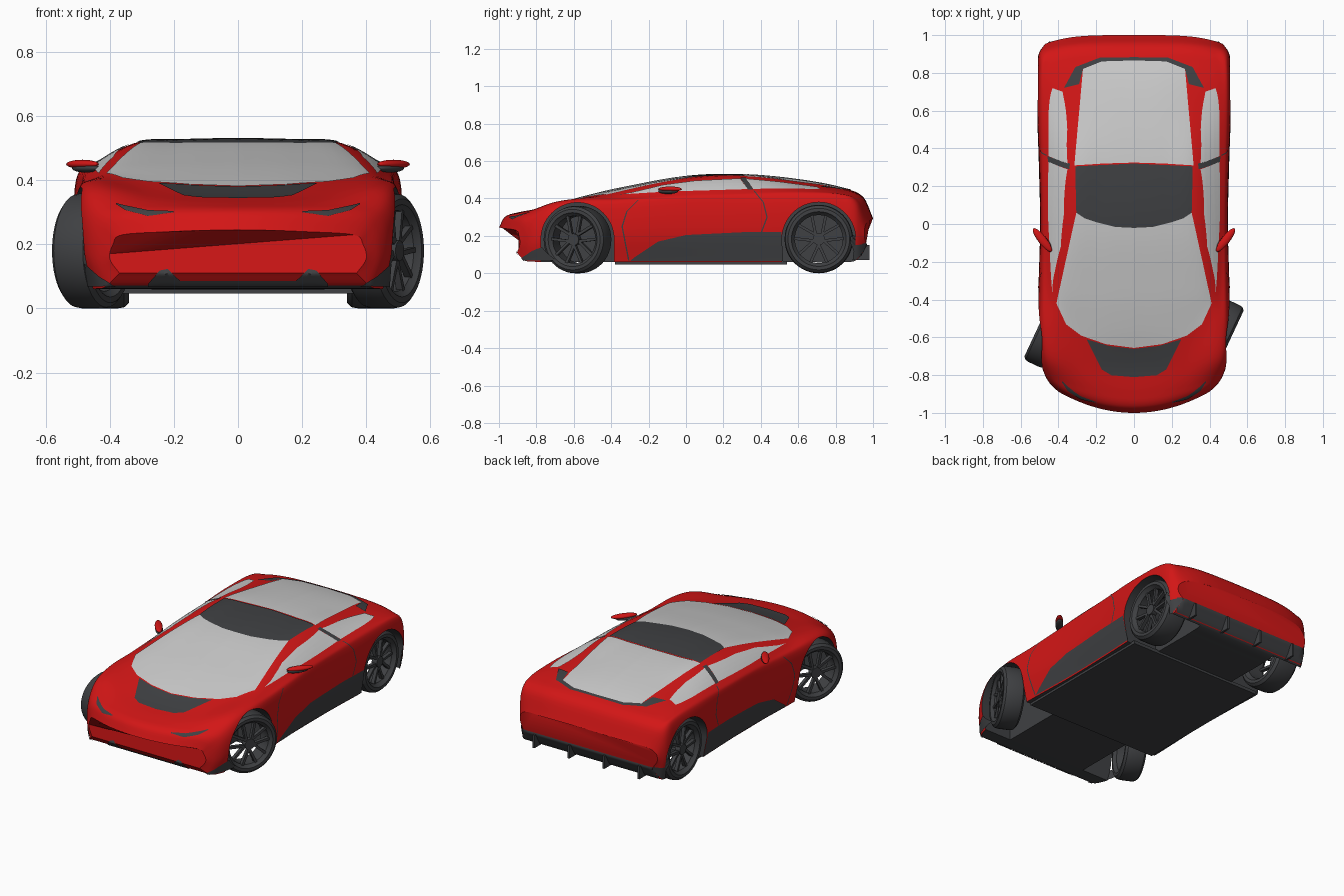
import bpy, bmesh, math
from mathutils import Vector, Matrix
from mathutils.bvhtree import BVHTree

if "Cube" in bpy.data.objects:
    bpy.data.objects.remove(bpy.data.objects["Cube"])


def material(name, rgb):
    m = bpy.data.materials.new(name)
    m.diffuse_color = (*rgb, 1)
    m.use_nodes = True
    m.node_tree.nodes["Principled BSDF"].inputs["Base Color"].default_value = m.diffuse_color
    return m


RED = material("red_paint", (0.65, 0.008, 0.008))
DARK = material("dark_trim", (0.05, 0.052, 0.056))


def finish(bm, name, mats=(), angle=35):
    me = bpy.data.meshes.new(name)
    bm.to_mesh(me)
    bm.free()
    ob = bpy.data.objects.new(name, me)
    bpy.context.collection.objects.link(ob)
    for m in mats:
        me.materials.append(m)
    smooth(ob, angle)
    return ob


def smooth(ob, angle=35):
    bpy.ops.object.select_all(action='DESELECT')
    ob.select_set(True)
    bpy.context.view_layer.objects.active = ob
    bpy.ops.object.shade_smooth_by_angle(angle=math.radians(angle))


def spline(keys, t):
    """Smooth interpolation of rows (t, values...)."""
    n = len(keys)
    i = max(k for k in range(n - 1) if keys[k][0] <= t or k == 0)

    def slope(k, c):
        a, b = keys[max(k - 1, 0)], keys[min(k + 1, n - 1)]
        return (b[c] - a[c]) / (b[0] - a[0])
    a, b = keys[i], keys[i + 1]
    h = b[0] - a[0]
    s = (t - a[0]) / h
    return [(2*s**3 - 3*s*s + 1) * a[c] + (s**3 - 2*s*s + s) * h * slope(i, c)
            + (3*s*s - 2*s**3) * b[c] + (s**3 - s*s) * h * slope(i + 1, c)
            for c in range(1, len(a))]


# Body stations: y, floor z, side x, shoulder x z, belt x z, rail x z, centre z
STATIONS = [
    (-1.00, .11, .40, .39, .20, .36, .23, .20, .24, .245),
    (-.97, .07, .44, .43, .24, .38, .285, .22, .295, .30),
    (-.90, .062, .47, .46, .28, .40, .32, .24, .325, .325),
    (-.75, .06, .495, .49, .33, .43, .375, .28, .36, .352),
    (-.55, .06, .505, .50, .36, .45, .40, .33, .40, .408),
    (-.35, .06, .505, .495, .37, .455, .405, .37, .44, .455),
    (0, .06, .495, .49, .38, .46, .43, .34, .50, .517),
    (.30, .06, .50, .495, .39, .46, .44, .32, .515, .527),
    (.60, .06, .51, .505, .40, .46, .445, .32, .48, .50),
    (.85, .06, .51, .50, .40, .45, .425, .33, .44, .452),
    (.95, .075, .50, .49, .36, .42, .385, .30, .40, .405),
    (1.00, .15, .47, .46, .25, .40, .28, .25, .29, .295)]


def section(u, n=36):
    zf, xm, xs, zs, xb, zb, xr, zr, zc = spline(STATIONS, u)
    keys = [(0, xm - .03, zf), (1, xm, (zf + zs) / 2), (2, xs, zs), (3, xb, zb),
            (4, xr, zr), (5, xr / 2, zr + .75 * (zc - zr)), (6, 0, zc)]
    half = [spline(keys, 6 * i / n) for i in range(n + 1)]
    half[-1][0] = 0
    ring = half + [(-x, z) for x, z in half[-2::-1]]
    wf = max(0, (-u - .5) / .5) ** 2
    wr = max(0, (u - .7) / .3) ** 2
    return [Vector((x, u + .7 * wf * x * x - .95 * wr * x**4, z)) for x, z in ring]


# Painted shell
bm = bmesh.new()
rings = [[bm.verts.new(p) for p in section(math.sin(math.pi / 80 * (i - 40)))] for i in range(81)]
for a, b in zip(rings, rings[1:]):
    for j in range(len(a)):
        k = (j + 1) % len(a)
        bm.faces.new((a[j], a[k], b[k], b[j]))
for r in (rings[0], rings[-1]):
    bm.faces.new(r)
bmesh.ops.recalc_face_normals(bm, faces=bm.faces)
bm.normal_update()
for f in bm.faces:
    if f.normal.z < -.8 and f.calc_center_median().z < .12:
        f.material_index = 1
SKIN = BVHTree.FromBMesh(bm)
body = finish(bm, "body_shell", (RED, DARK))

# Wheel arches cut through the shell
for side in (-1, 1):
    for y, r in ((-.58, .195), (.71, .197)):
        cb = bmesh.new()
        prof = [(r, -.3)] + [(r * math.cos(math.pi * i / 32), r * math.sin(math.pi * i / 32))
                             for i in range(33)] + [(-r, -.3)]
        face = cb.faces.new([cb.verts.new((side * .27, y + p, .183 + q)) for p, q in prof])
        ext = bmesh.ops.extrude_face_region(cb, geom=[face])
        bmesh.ops.translate(cb, vec=(side * .4, 0, 0),
                            verts=[v for v in ext["geom"] if isinstance(v, bmesh.types.BMVert)])
        bmesh.ops.recalc_face_normals(cb, faces=cb.faces)
        for f in cb.faces:
            f.material_index = 1
        cutter = finish(cb, "arch_cutter", (RED, DARK))
        cutter.hide_render = True
        mod = body.modifiers.new("arch", 'BOOLEAN')
        mod.operation, mod.object, mod.solver = 'DIFFERENCE', cutter, 'EXACT'
        bpy.context.view_layer.objects.active = body
        bpy.ops.object.modifier_apply(modifier=mod.name)
        bpy.data.objects.remove(cutter)
smooth(body, 35)


# Panels projected onto the shell from one of four directions, mirrored in x
VIEWS = {"top": (lambda p, q: Vector((p, q, 2)), Vector((0, 0, -1))),
         "side": (lambda p, q: Vector((2, p, q)), Vector((-1, 0, 0))),
         "front": (lambda p, q: Vector((p, -2, q)), Vector((0, 1, 0))),
         "back": (lambda p, q: Vector((p, 2, q)), Vector((0, -1, 0)))}


def along(line, s):
    s *= len(line) - 1
    i = min(int(s), len(line) - 2)
    return Vector(line[i]).lerp(Vector(line[i + 1]), s - i)


def panel(name, view, edge_a, edge_b, mat=DARK, lift=.004, n=24, m=20):
    place, ray = VIEWS[view]
    bm = bmesh.new()
    grid = []
    for i in range(n + 1):
        a, b = along(edge_a, i / n), along(edge_b, i / n)
        row = []
        for j in range(m + 1):
            start = place(*a.lerp(b, j / m))
            hit = SKIN.ray_cast(start, ray)
            if hit[0] is None:
                hit = SKIN.find_nearest(start + ray)
            p = hit[0] + hit[1] * lift
            row.append(bm.verts.new((max(p.x, 0), p.y, p.z)))
        grid.append(row)
    for r, s in zip(grid, grid[1:]):
        for j in range(m):
            bm.faces.new((r[j], r[j + 1], s[j + 1], s[j]))
    bm.normal_update()
    if sum(f.normal.dot(ray) for f in bm.faces) > 0:
        bmesh.ops.reverse_faces(bm, faces=bm.faces)
    ob = finish(bm, name, (mat,) if mat else (), 50)
    ob.modifiers.new("mirror", 'MIRROR')
    return ob


screen_base = [(0, -.655), (.15, -.635), (.28, -.59), (.36, -.53), (.41, -.42)]
screen_top = [(0, -.02), (.1, -.015), (.2, .01), (.26, .03), (.305, .06)]
panel("windscreen", "top", screen_base, screen_top, None)
panel("roof_panel", "top", screen_top, [(0, .32), (.31, .305)])
panel("rear_window", "top", [(0, .325), (.16, .32), (.315, .31)], [(0, .865), (.17, .86), (.27, .82)], None)
panel("rear_window_vent", "top", [(0, .865), (.17, .86), (.27, .82), (.29, .74)],
      [(0, .882), (.18, .88), (.31, .83), (.37, .72)], m=6)
panel("hood_panel", "top", [(0, -.81), (.12, -.80), (.17, -.77)], [(0, -.66), (.13, -.645), (.25, -.61)])
panel("door_window", "side", [(-.36, .418), (-.1, .434), (.1, .440), (.33, .447)],
      [(-.3, .427), (-.12, .47), (.05, .492), (.29, .504)], None)
panel("quarter_window", "side", [(.36, .448), (.5, .450), (.72, .447)],
      [(.32, .503), (.5, .486), (.7, .459)], None)
panel("middle_pillar", "side", [(.33, .445), (.29, .508)], [(.36, .445), (.32, .508)], m=4)
panel("side_sill", "side", [(-.3, .066), (-.15, .066), (0, .066), (.3, .066), (.52, .066)],
      [(-.27, .09), (-.15, .17), (0, .205), (.3, .22), (.51, .22)])
panel("front_lip", "front", [(0, .07), (.19, .07), (.21, .07), (.24, .07), (.28, .07)],
      [(0, .088), (.18, .088), (.22, .125), (.245, .12), (.28, .08)], m=8)
panel("corner_intake", "front", [(.38, .07), (.42, .07), (.47, .07)],
      [(.39, .075), (.43, .10), (.475, .14)], m=8)
panel("headlight", "front", [(.2, .297), (.28, .287), (.35, .304), (.38, .322)],
      [(.2, .301), (.28, .304), (.35, .318), (.38, .326)], m=6)
panel("rear_bumper", "back", [(0, .08), (.46, .08)], [(0, .16), (.47, .16)], m=10)
panel("rear_bumper_side", "side", [(.89, .07), (.95, .08)], [(.90, .15), (.975, .16)], m=8)
seams = {"front": [(-.31, .07), (-.345, .25), (-.32, .33), (-.26, .39)],
         "rear": [(.40, .22), (.43, .30), (.41, .38), (.36, .44)]}
for name, line in seams.items():
    panel(name + "_door_seam", "side", line, [(y + .007, z) for y, z in line], m=1, lift=.002)


def box(name, centre, size, mat):
    bm = bmesh.new()
    bmesh.ops.create_cube(bm, size=1, matrix=Matrix.Translation(centre) @ Matrix.Diagonal((*size, 1)))
    return finish(bm, name, (mat,))


def blob(name, centre, radii, turn, mat):
    bm = bmesh.new()
    bmesh.ops.create_uvsphere(bm, u_segments=24, v_segments=12, radius=1,
                              matrix=Matrix.Translation(centre) @ turn @ Matrix.Diagonal((*radii, 1)))
    ob = finish(bm, name, (mat,), 60)
    ob.modifiers.new("mirror", 'MIRROR').use_axis[0] = True
    return ob


# Floor, diffuser fins and door mirrors
box("floor_pan", (0, .08, .056), (.90, .92, .02), DARK)
for x in (-.36, -.12, .12, .36):
    box("diffuser_fin", (x, .945, .11), (.012, .07, .08), DARK)
yaw = Matrix.Rotation(math.radians(52), 4, 'Z')
blob("mirror_cap", (.485, -.085, .450), (.078, .022, .014), yaw, RED)
blob("mirror_base", (.475, -.095, .438), (.065, .022, .014), yaw, DARK)


def wheel(name, centre, radius, width, side, steer):
    """Tyre and barrel lathed about x, plus paired spokes at the outer face."""
    w, r = width / 2, radius
    prof = [(-w * .8, r * .74), (-w, r * .80), (-w, r * .90), (-w * .8, r * .98), (-w * .5, r),
            (w * .5, r), (w * .8, r * .98), (w, r * .90), (w, r * .80), (w * .85, r * .76),
            (w * .7, r * .70), (-w * .7, r * .70), (-w * .8, r * .74)]
    bm = bmesh.new()
    loop = [bm.verts.new((x, 0, z)) for x, z in prof]
    edges = [bm.edges.new(e) for e in zip(loop, loop[1:])]
    bmesh.ops.spin(bm, geom=loop + edges, axis=(1, 0, 0), cent=(0, 0, 0), angle=math.tau, steps=48)
    bmesh.ops.remove_doubles(bm, verts=bm.verts, dist=1e-5)
    bmesh.ops.recalc_face_normals(bm, faces=bm.faces)
    for k in range(5):
        for lean in (-1, 1):
            m = (Matrix.Rotation(math.tau * k / 5, 4, 'X') @ Matrix.Translation((side * w * .6, lean * .012, 0))
                 @ Matrix.Rotation(-lean * .2, 4, 'X') @ Matrix.Translation((0, 0, r * .38))
                 @ Matrix.Diagonal((.022, .015, r * .74, 1)))
            bmesh.ops.create_cube(bm, size=1, matrix=m)
    bmesh.ops.create_cone(bm, cap_ends=True, segments=24, radius1=.032, radius2=.032, depth=.035,
                          matrix=Matrix.Translation((side * w * .6, 0, 0)) @ Matrix.Rotation(math.pi / 2, 4, 'Y'))
    ob = finish(bm, name, (DARK,), 30)
    ob.location = centre
    ob.rotation_euler.z = steer


for side, label in ((-1, "right"), (1, "left")):
    wheel(f"front_{label}_wheel", (side * .455, -.58, .18), .18, .125, side, math.radians(-25))
    wheel(f"rear_{label}_wheel", (side * .415, .71, .183), .183, .15, side, 0)
